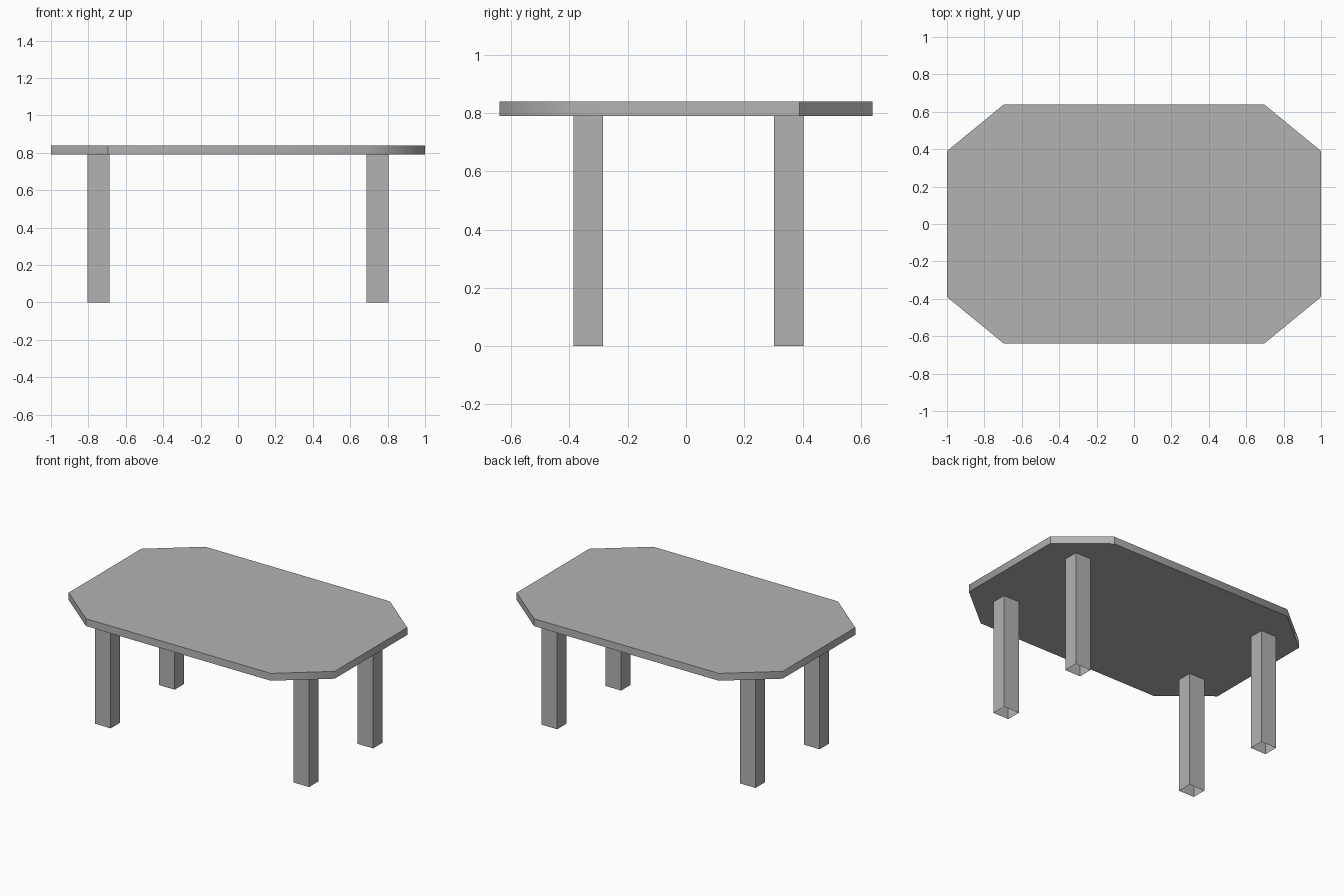
import bpy
import bmesh

default_cube = bpy.data.objects.get("Cube")
if default_cube:
    bpy.data.objects.remove(default_cube, do_unlink=True)

GREY = (0.45, 0.45, 0.45, 1.0)
HALF_X, HALF_Y = 1.0, 0.64        # half size of the top
CUT_X, CUT_Y = 0.695, 0.39        # where the corner cuts begin
UNDERSIDE, TOP = 0.79, 0.84

grey = bpy.data.materials.new("plain grey")
grey.use_nodes = True
grey.diffuse_color = GREY
grey.node_tree.nodes["Principled BSDF"].inputs["Base Color"].default_value = GREY


def add_object(name, bm):
    bmesh.ops.recalc_face_normals(bm, faces=bm.faces)
    mesh = bpy.data.meshes.new(name)
    bm.to_mesh(mesh)
    bm.free()
    mesh.materials.append(grey)
    obj = bpy.data.objects.new(name, mesh)
    bpy.context.collection.objects.link(obj)
    return obj


# Table top: an extruded rectangle with cut corners
outline = [(CUT_X, -HALF_Y), (HALF_X, -CUT_Y), (HALF_X, CUT_Y), (CUT_X, HALF_Y)]
outline += [(-x, -y) for x, y in outline]
bm = bmesh.new()
base = bm.faces.new([bm.verts.new((x, y, UNDERSIDE)) for x, y in outline])
raised = bmesh.ops.extrude_face_region(bm, geom=[base], use_keep_orig=True)
for item in raised["geom"]:
    if isinstance(item, bmesh.types.BMVert):
        item.co.z = TOP

# The rim is rounded in shading at two opposite corners, crisp elsewhere
for face in bm.faces:
    face.smooth = True
for edge in bm.edges:
    a, b = (v.co for v in edge.verts)
    upright = abs(a.z - b.z) > 0.01
    edge.smooth = upright and a.x * a.y < 0
add_object("table_top", bm)

# Legs: hollow rectangular tubes, open at the foot
for side, sx in (("right", -1), ("left", 1)):
    for end, y in (("front", -0.336), ("back", 0.352)):
        bm = bmesh.new()
        bmesh.ops.create_cube(bm, size=1.0)
        for v in bm.verts:
            v.co.x = sx * 0.746 + v.co.x * 0.118
            v.co.y = y + v.co.y * 0.101
            v.co.z = (v.co.z + 0.5) * UNDERSIDE
        bmesh.ops.recalc_face_normals(bm, faces=bm.faces)
        ends = [f for f in bm.faces if abs(f.normal.z) > 0.5]
        bmesh.ops.delete(bm, geom=ends, context="FACES_ONLY")
        add_object(f"{end}_{side}_leg", bm)
